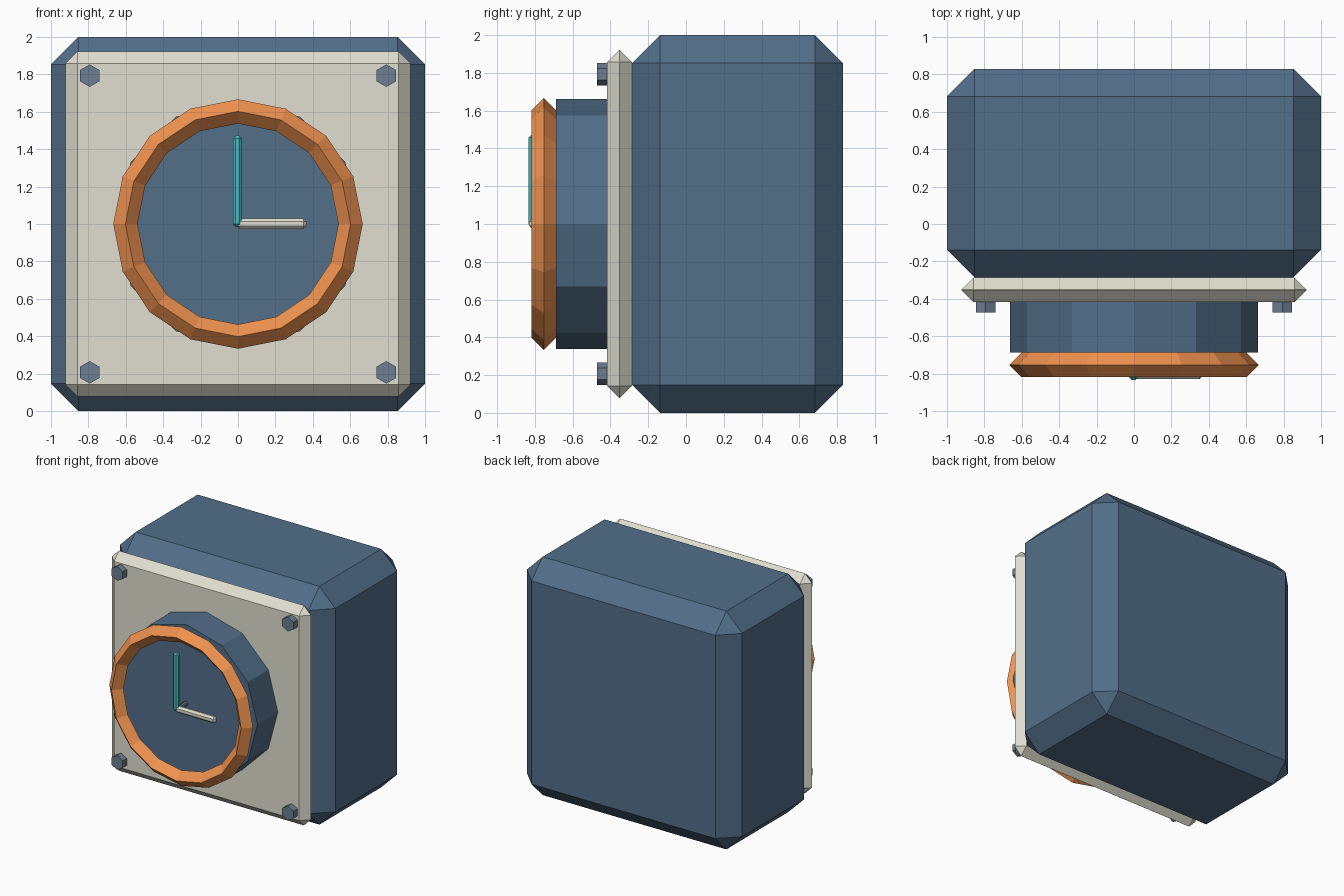
import bpy
from math import pi

if "Cube" in bpy.data.objects:
    bpy.data.objects.remove(bpy.data.objects["Cube"])


def material(name, rgb):
    m = bpy.data.materials.new(name)
    m.diffuse_color = (*rgb, 1)
    m.use_nodes = True
    m.node_tree.nodes["Principled BSDF"].inputs["Base Color"].default_value = m.diffuse_color
    return m


BLUE = material("slate_blue", (0.085, 0.156, 0.25))
STEEL = material("steel", (0.15, 0.21, 0.29))
CREAM = material("cream", (0.75, 0.74, 0.63))
ORANGE = material("orange", (0.87, 0.29, 0.08))
TEAL = material("teal", (0.06, 0.51, 0.54))


def finish(name, mat):
    ob = bpy.context.object
    ob.name = name
    ob.data.materials.append(mat)
    return ob


def chamfered_box(name, lo, hi, chamfer, mat):
    bpy.ops.mesh.primitive_cube_add(size=1, location=[(a + b) / 2 for a, b in zip(lo, hi)])
    ob = finish(name, mat)
    ob.scale = [b - a for a, b in zip(lo, hi)]
    bpy.ops.object.transform_apply(location=False, rotation=False, scale=True)
    bev = ob.modifiers.new("chamfer", 'BEVEL')
    bev.width = chamfer
    bev.segments = 1
    return ob


def front_cylinder(name, x, z, y0, y1, radius, sides, mat):
    bpy.ops.mesh.primitive_cylinder_add(vertices=sides, radius=radius, depth=abs(y1 - y0),
                                        location=(x, (y0 + y1) / 2, z), rotation=(pi / 2, 0, 0))
    return finish(name, mat)


# Housing and front plate
chamfered_box("housing", (-1, -0.285, 0), (1, 0.83, 2), 0.147, BLUE)
chamfered_box("front_plate", (-0.923, -0.417, 0.077), (0.923, -0.287, 1.923), 0.0645, CREAM)

# Corner bolts
for sx in (-1, 1):
    for sz in (-1, 1):
        front_cylinder("corner_bolt", sx * 0.793, 1 + sz * 0.793, -0.40, -0.472, 0.06, 6, STEEL)

# Dial drum with faceted rim
front_cylinder("dial_drum", 0, 1, -0.40, -0.688, 0.662, 12, BLUE)
bpy.ops.mesh.primitive_torus_add(major_segments=16, minor_segments=4, major_radius=0.602,
                                 minor_radius=0.065, location=(0, -0.753, 1),
                                 rotation=(pi / 2, 0, 0))
finish("dial_rim", ORANGE)

# Hands and the spindle that carries them
front_cylinder("spindle", 0, 1, -0.68, -0.80, 0.018, 8, STEEL)
chamfered_box("long_hand", (-0.028, -0.833, 0.985), (0.022, -0.785, 1.472), 0.014, TEAL)
chamfered_box("short_hand", (-0.01, -0.83, 0.973), (0.365, -0.785, 1.029), 0.016, CREAM)
